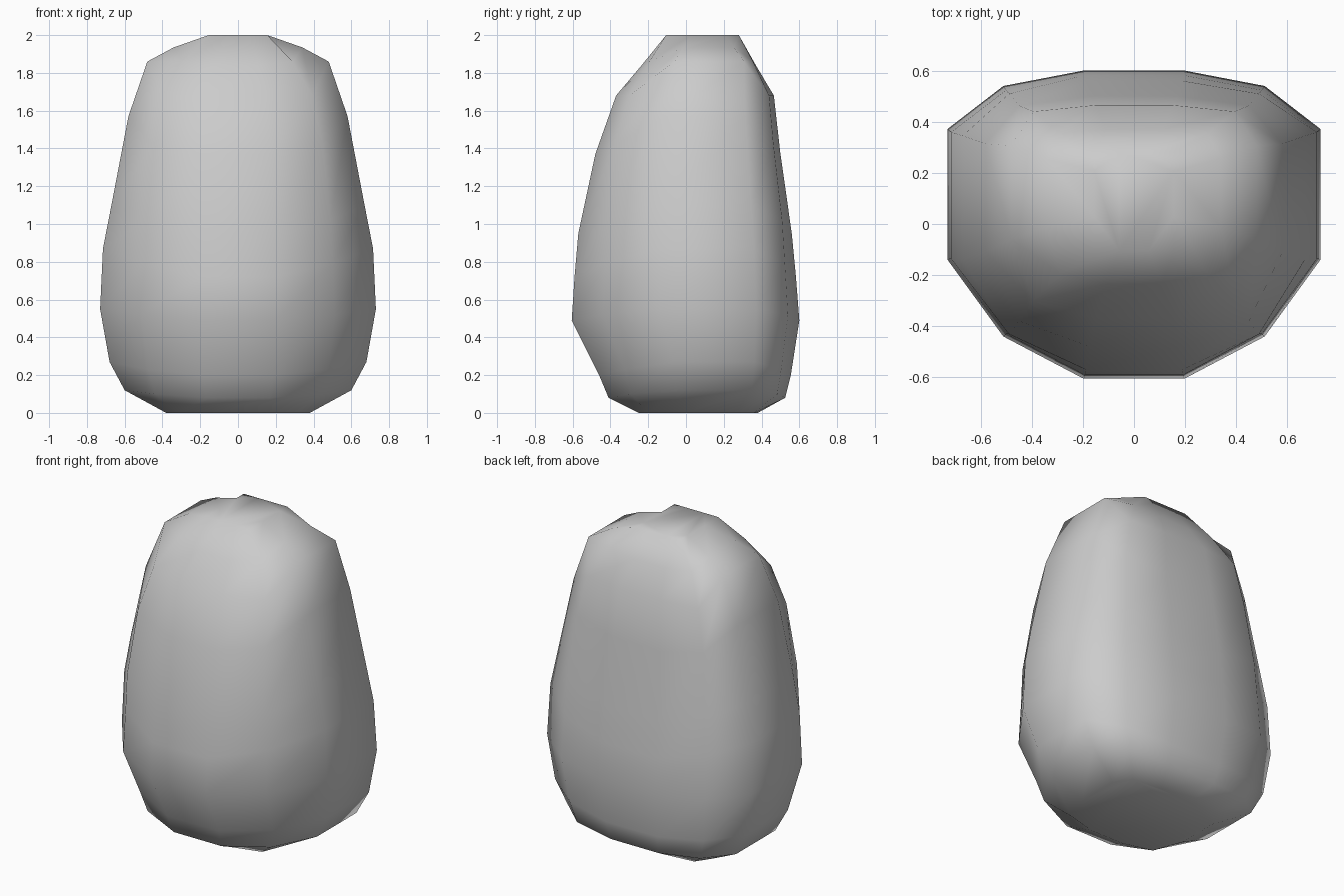
import bpy, bmesh

if "Cube" in bpy.data.objects:
    bpy.data.objects.remove(bpy.data.objects["Cube"])

# ring: front/back height, side height, corner height, front y, back y, half width, squareness
RINGS = [
    (0.00, 0.00, 0.00, -0.25, 0.38, 0.38, 0.4),
    (0.08, 0.12, 0.10, -0.41, 0.525, 0.60, 0.1),
    (0.20, 0.27, 0.23, -0.46, 0.555, 0.68, 0.0),
    (0.49, 0.55, 0.52, -0.605, 0.60, 0.73, 0.0),
    (0.72, 0.87, 0.79, -0.59, 0.582, 0.715, 0.0),
    (0.95, 1.10, 1.02, -0.57, 0.56, 0.67, 0.1),
    (1.37, 1.57, 1.42, -0.48, 0.50, 0.58, 0.25),
    (1.68, 1.86, 1.68, -0.37, 0.465, 0.48, 0.4),
    (1.84, 1.935, 1.86, -0.235, 0.37, 0.34, 0.5),
    (2.00, 2.00, 2.00, -0.105, 0.28, 0.155, 1.0),
]


def ring_points(zf, zs, zc, yf, yb, w, q):
    """Twelve-sided cross-section, flat sides, rounder front than back."""
    d = yb - yf
    mid, cor = w * (0.27 + 0.1 * q), w * (0.70 + 0.3 * q)
    right = [
        (mid, yf, zf),
        (cor, yf + d * 0.137 * (1 - q), zc),
        (w, yf + d * 0.387 * (1 - 0.1 * q), zs),
        (w, yf + d * 0.81, zs),
        (cor, yb - d * 0.05 * (1 - q), zc),
        (mid, yb, zf),
    ]
    return right + [(-x, y, z) for x, y, z in reversed(right)]


# Rounded body
bm = bmesh.new()
loops = [[bm.verts.new(p) for p in ring_points(*r)] for r in RINGS]
for low, high in zip(loops, loops[1:]):
    for i in range(12):
        j = (i + 1) % 12
        bm.faces.new((low[i], low[j], high[j], high[i]))

# Flat base and crown
bm.faces.new(loops[0][::-1])
bm.faces.new(loops[-1])
bmesh.ops.recalc_face_normals(bm, faces=bm.faces)
for f in bm.faces:
    f.smooth = True

mesh = bpy.data.meshes.new("rounded_body")
bm.to_mesh(mesh)
bm.free()
body = bpy.data.objects.new("rounded_body", mesh)
bpy.context.collection.objects.link(body)
